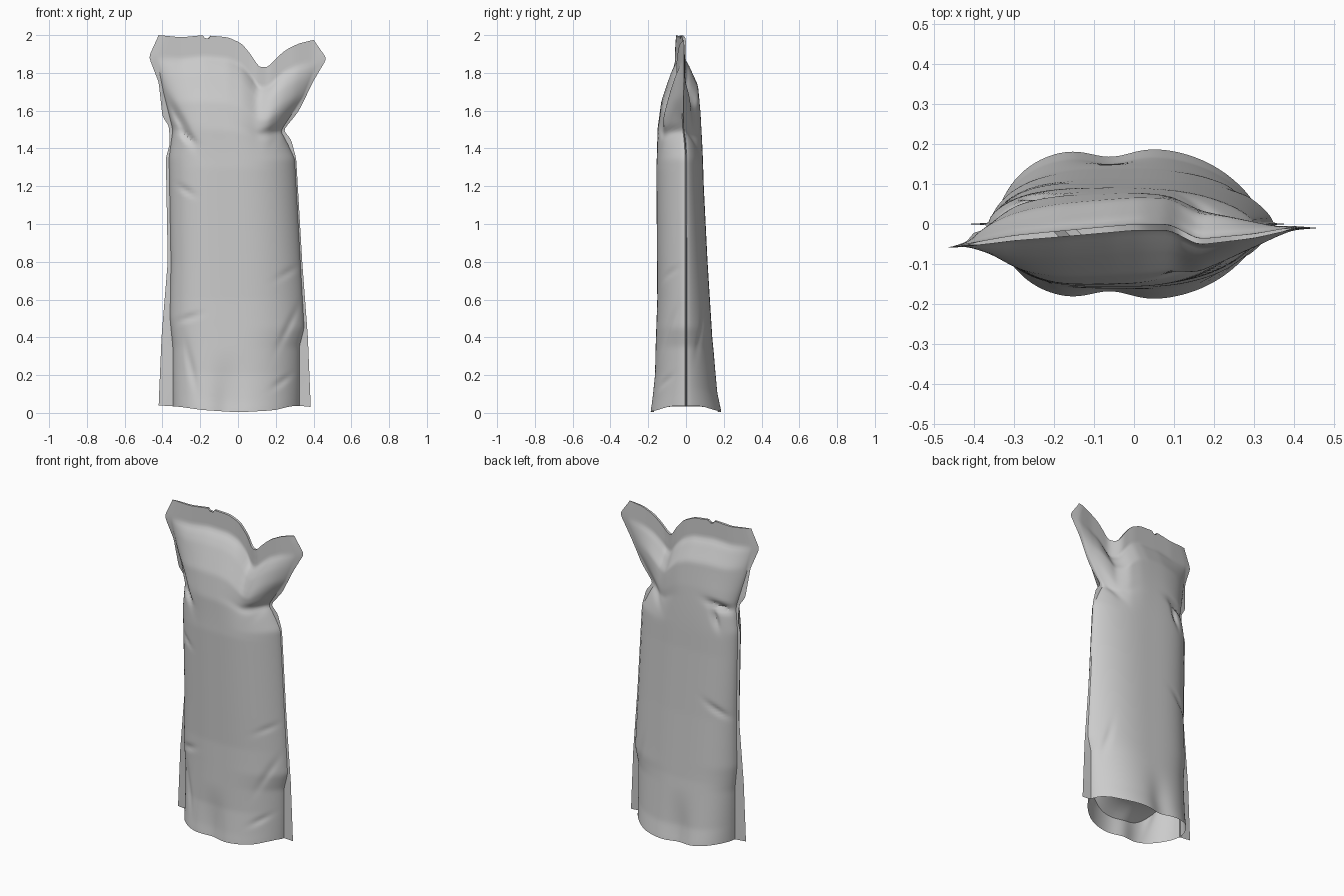
import bpy, bmesh, math

if "Cube" in bpy.data.objects:
    bpy.data.objects.remove(bpy.data.objects["Cube"])


def tab(pts, t):
    if t <= pts[0][0]:
        return pts[0][1]
    for (a, p), (b, q) in zip(pts, pts[1:]):
        if t <= b:
            return p + (q - p) * (t - a) / (b - a)
    return pts[-1][1]


def soft(pts, t, r=0.015):
    return (tab(pts, t - r) + 2 * tab(pts, t) + tab(pts, t + r)) / 4


def smooth(a, b, t):
    t = max(0, min(1, (t - a) / (b - a)))
    return t * t * (3 - 2 * t)


# Outline tables by height: outer seal edges, then inner edges of the filled body
LEFT = [(0, -.42), (.4, -.405), (.8, -.372), (1.35, -.382), (1.42, -.362), (1.52, -.365),
        (1.57, -.40), (1.75, -.42), (1.885, -.472), (2, -.42)]
RIGHT = [(0, .385), (.4, .37), (.8, .34), (1.35, .308), (1.46, .282), (1.53, .24),
         (1.62, .32), (1.77, .395), (1.9, .47), (2, .40)]
LEFT_IN = [(0, -.345), (.35, -.345), (.5, -.36), (.8, -.355), (1.35, -.365), (1.5, -.345),
           (1.7, -.395), (1.88, -.43), (2, -.39)]
RIGHT_IN = [(0, .325), (.35, .325), (.45, .35), (.8, .33), (1.35, .3), (1.53, .225), (1.7, .345), (1.88, .42), (2, .37)]
# Front and back depth by height
FRONT = [(0, .187), (.06, .178), (.2, .162), (.6, .148), (1.3, .153), (1.5, .143), (1.65, .115),
         (1.8, .055), (1.85, .028), (1.88, .004)]
BACK = [(0, .187), (.1, .165), (.4, .135), (.8, .11), (1.2, .09), (1.6, .078), (1.75, .068), (1.86, .02), (1.88, .004)]
# Top and bottom edge heights, and the wave of the top seal, by x
TOP = [(-.42, 2), (-.3, 1.988), (-.18, 2), (-.05, 1.988), (.02, 1.955), (.07, 1.895), (.11, 1.83),
       (.16, 1.83), (.2, 1.875), (.25, 1.92), (.32, 1.955), (.4, 1.975)]
BOTTOM = [(-.42, .04), (-.3, .032), (-.2, .016), (0, .003), (.2, .014), (.3, .042), (.385, .03)]
WAVE = [(-.47, -.06), (-.3, -.035), (0, -.008), (.09, -.008), (.16, -.045), (.3, -.03), (.4, -.01)]
# Creases: side (-1 front, 1 back), x, z, angle, length, width, depth
DENTS = [(-1, .27, 1.56, 1.0, .10, .022, .035), (-1, .22, 1.5, .2, .07, .018, .03),
         (-1, -.32, 1.56, 2.1, .13, .022, .035), (-1, -.28, 1.47, 2.5, .06, .016, .02),
         (-1, -.28, 1.18, 2.6, .05, .015, .012), (-1, -.27, .5, .3, .06, .016, .012),
         (-1, .28, .48, 1.1, .12, .018, .014), (-1, .28, .75, .5, .07, .016, .012),
         (-1, .24, .17, .6, .06, .016, .012), (-1, -.25, .25, 1.8, .12, .018, .012),
         (1, -.29, 1.5, .3, .08, .022, .035), (1, -.25, 1.43, 1.2, .06, .018, .02),
         (1, .23, 1.52, .9, .1, .022, .03), (1, -.29, .85, .6, .08, .018, .016),
         (1, .27, .4, 1.8, .12, .018, .012)]


def wall(s, w, Z, side):
    """s: -1..1 across the body, w: 0..1 outwards over the side seal."""
    li, ri = soft(LEFT_IN, Z), soft(RIGHT_IN, Z)
    x = li + (ri - li) * (s + 1) / 2
    if w:
        x += w * ((soft(LEFT, Z) - li) if s < 0 else (soft(RIGHT, Z) - ri))
    z = Z + (soft(TOP, x) - 2) * smooth(1.2, 2, Z) + soft(BOTTOM, x, .04) * (1 - smooth(0, .4, Z))
    ear = smooth(1.45, 1.7, Z)
    # boxier on the left, leaner on the right
    power, expo = (3.6, .65 + .1 * ear) if s < 0 else (2.5, .75 + .2 * ear)
    shape = max(0, 1 - abs(s) ** power) ** expo
    d = soft(FRONT if side < 0 else BACK, Z, .012) * shape
    d -= .022 * math.exp(-((x + .06) / .07) ** 2) * (1 - smooth(0, .35, Z))
    for sd, cx, cz, a, ln, wd, dp in DENTS:
        if sd == side:
            p = (x - cx) * math.cos(a) + (z - cz) * math.sin(a)
            q = (z - cz) * math.cos(a) - (x - cx) * math.sin(a)
            d -= dp * shape * math.exp(-(p / ln) ** 2 - (q / wd) ** 2)
    edge = .004 * (1 - w)
    y = soft(WAVE, x) * smooth(1.3, 1.9, Z) + side * (max(d, 0) + edge)
    return x, y, z


def finish(bm, name, angle):
    bmesh.ops.recalc_face_normals(bm, faces=bm.faces)
    me = bpy.data.meshes.new(name)
    bm.to_mesh(me)
    bm.free()
    ob = bpy.data.objects.new(name, me)
    bpy.context.collection.objects.link(ob)
    bpy.context.view_layer.objects.active = ob
    ob.select_set(True)
    bpy.ops.object.shade_smooth_by_angle(angle=math.radians(angle))
    ob.select_set(False)


def skin(bm, grid, closed=False):
    n = len(grid[0])
    for r0, r1 in zip(grid, grid[1:]):
        for i in range(n if closed else n - 1):
            j = (i + 1) % n
            bm.faces.new((r0[i], r0[j], r1[j], r1[i]))


# Pouch body: front and back film joined along the side seals
N, ROWS = 64, 130
inner = [-math.cos(math.pi * i / N) * .5 + (2 * i / N - 1) * .5 for i in range(N + 1)]
cols = [(-1, .67), (-1, .33)] + [(s, 0) for s in inner] + [(1, .33), (1, .67)]
bm = bmesh.new()
grid = []
for k in range(ROWS + 1):
    Z = 2 * k / ROWS
    ring = [wall(s, w, Z, -1) for s, w in cols] + [wall(1, 1, Z, -1)]
    ring += [wall(s, w, Z, 1) for s, w in reversed(cols)] + [wall(-1, 1, Z, 1)]
    if k == ROWS:  # small tear notch in the top edge
        ring = [(x, y, z - (.025 if abs(x + .17) < .013 else 0)) for x, y, z in ring]
    grid.append([bm.verts.new(p) for p in ring])
skin(bm, grid, True)
# Top rim closing the seal
top, m = grid[-1], len(cols)
for i in range(m):
    a, b = top[i], top[i + 1]
    c, d = top[(2 * m - i) % len(top)], top[2 * m + 1 - i]
    bm.faces.new((a, b, c, d) if c is not b else (a, b, d))
finish(bm, "pouch_body", 35)

# Bottom gusset: arched panel folded up between the two films
bm = bmesh.new()
grid = []
for s in inner:
    Z = .10 + .26 * abs(s) ** 3
    f, b = wall(s, 0, Z, -1), wall(s, 0, Z, 1)
    row = []
    for k in range(13):
        t = k / 12
        arch = .07 * (1 - (2 * t - 1) ** 2) * (1 - s * s)
        row.append(bm.verts.new((f[0], f[1] + (b[1] - f[1]) * (.01 + .98 * t), f[2] + arch)))
    grid.append(row)
skin(bm, grid)
finish(bm, "bottom_gusset", 40)
